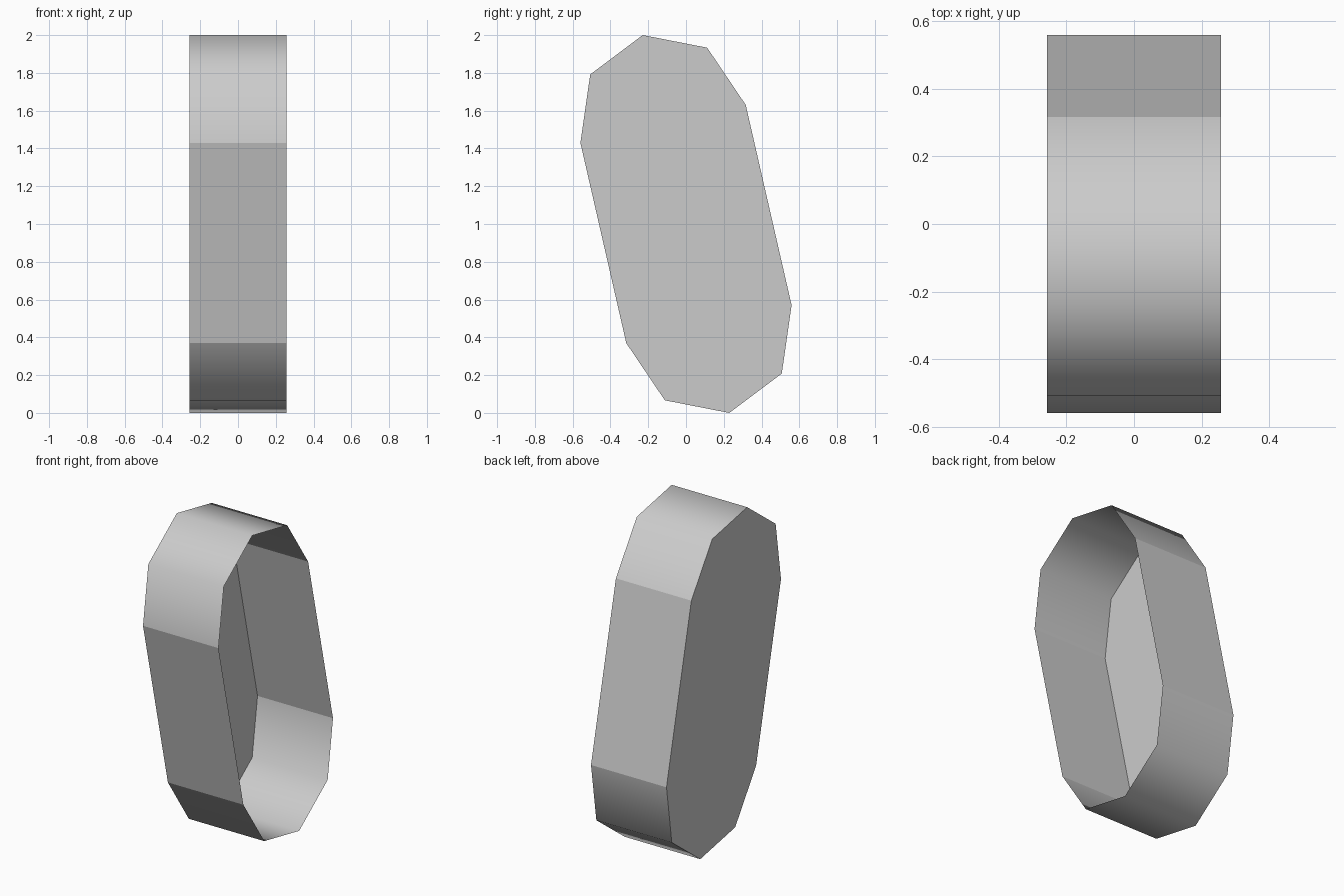
import bpy
import bmesh
from math import sin, cos, pi, radians

cube = bpy.data.objects.get("Cube")
if cube:
    bpy.data.objects.remove(cube, do_unlink=True)

# Main sizes of the tilted capsule profile
HALF_WIDTH = 0.258
RADIUS = 0.449
CAP_HEIGHT = 0.482
CENTRE_OFFSET = 0.544
TILT = radians(12.9)
STEPS = 4

grey = bpy.data.materials.new("light_grey")
grey.use_nodes = True
colour = (0.6, 0.6, 0.6, 1)
grey.diffuse_color = colour
grey.node_tree.nodes["Principled BSDF"].inputs["Base Color"].default_value = colour


def capsule_profile():
    """Two opposite half ellipses, tilted toward the front, as (y, z) points."""
    points = []
    for side in (1, -1):
        for i in range(STEPS + 1):
            a = pi * i / STEPS
            across = -side * RADIUS * cos(a)
            along = side * (CENTRE_OFFSET + CAP_HEIGHT * sin(a))
            points.append((across * cos(TILT) - along * sin(TILT),
                           1 + across * sin(TILT) + along * cos(TILT)))
    return points


def build_tray():
    """Thin rim around the profile, closed on -x and open on +x."""
    bm = bmesh.new()
    profile = capsule_profile()
    closed = [bm.verts.new((-HALF_WIDTH, y, z)) for y, z in profile]
    opened = [bm.verts.new((HALF_WIDTH, y, z)) for y, z in profile]
    count = len(profile)
    back = bm.faces.new(closed)
    for i in range(count):
        j = (i + 1) % count
        rim = bm.faces.new((closed[i], closed[j], opened[j], opened[i]))
        rim.smooth = True
    bmesh.ops.recalc_face_normals(bm, faces=bm.faces)
    # Orient the open shell outward
    if back.normal.x > 0:
        bmesh.ops.reverse_faces(bm, faces=bm.faces)
    # Crisp edges around the back plate and where straight sides meet the ends
    for edge in back.edges:
        edge.smooth = False
    for i in range(count):
        if i % (STEPS + 1) in (0, STEPS):
            bm.edges.get((closed[i], opened[i])).smooth = False
    mesh = bpy.data.meshes.new("open_capsule_shell")
    bm.to_mesh(mesh)
    bm.free()
    mesh.materials.append(grey)
    shell = bpy.data.objects.new("open_capsule_shell", mesh)
    bpy.context.collection.objects.link(shell)


build_tray()
